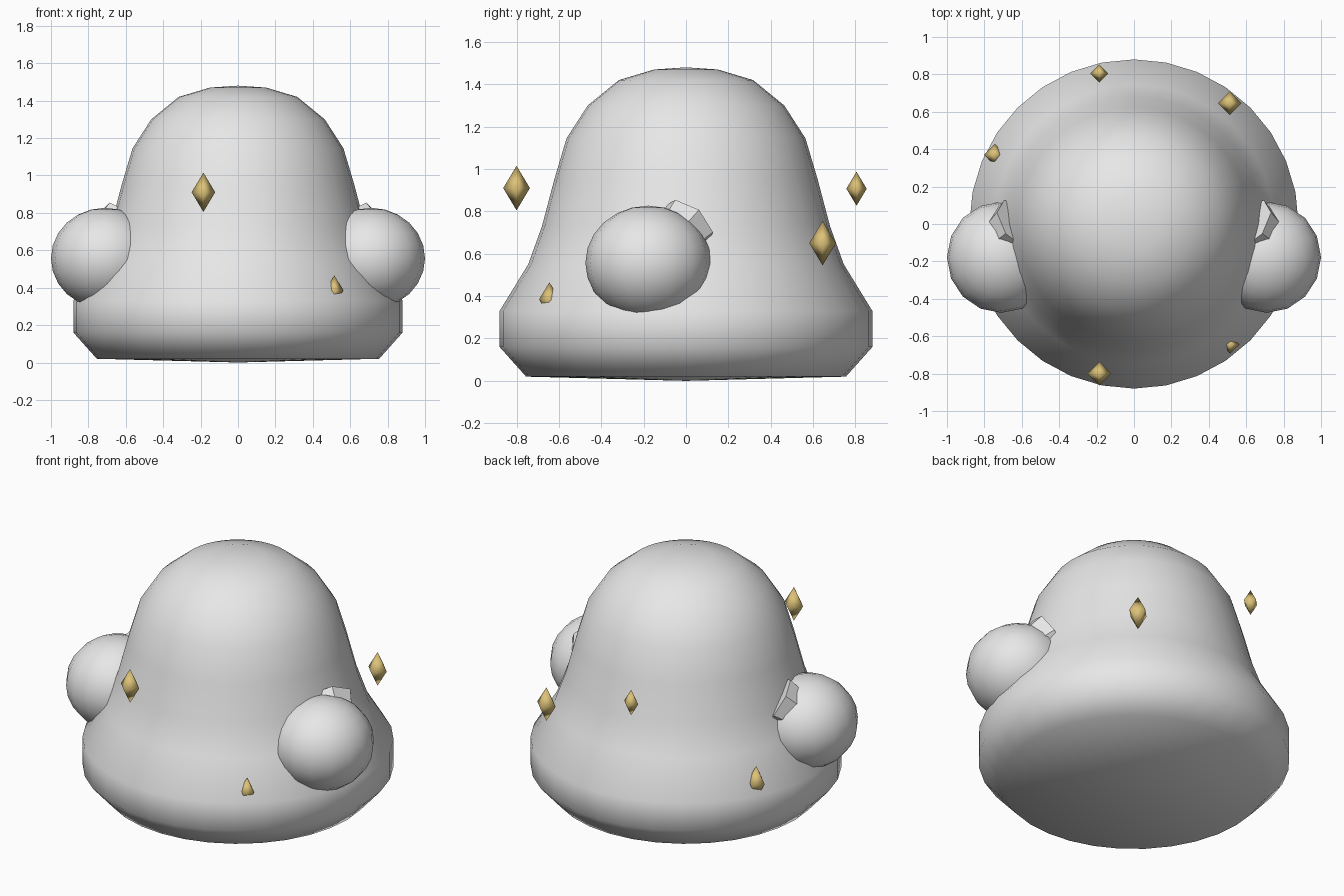
import bpy, bmesh, math
from mathutils import Matrix, Vector

cube = bpy.data.objects.get("Cube")
if cube:
    bpy.data.objects.remove(cube, do_unlink=True)


def material(name, rgb):
    mat = bpy.data.materials.new(name)
    mat.use_nodes = True
    mat.diffuse_color = (*rgb, 1)
    mat.node_tree.nodes["Principled BSDF"].inputs["Base Color"].default_value = (*rgb, 1)
    return mat


grey = material("pale grey", (0.8, 0.8, 0.8))
gold = material("soft gold", (0.72, 0.54, 0.19))


def finish(bm, name, mat, smooth=True):
    bmesh.ops.recalc_face_normals(bm, faces=bm.faces)
    mesh = bpy.data.meshes.new(name)
    bm.to_mesh(mesh)
    bm.free()
    for poly in mesh.polygons:
        poly.use_smooth = smooth
    mesh.materials.append(mat)
    obj = bpy.data.objects.new(name, mesh)
    bpy.context.collection.objects.link(obj)
    return obj


# Bell-shaped body, turned from a profile of (radius, height)
profile = [(0, 0.0), (0.755, 0.02), (0.88, 0.16), (0.88, 0.33), (0.745, 0.55),
           (0.68, 0.73), (0.622, 0.95), (0.564, 1.145), (0.464, 1.3),
           (0.317, 1.42), (0.15, 1.47), (0, 1.48)]
bm = bmesh.new()
verts = [bm.verts.new((r, 0, z)) for r, z in profile]
edges = [bm.edges.new(pair) for pair in zip(verts, verts[1:])]
bmesh.ops.spin(bm, geom=verts + edges, cent=(0, 0, 0), axis=(0, 0, 1),
               angle=math.tau, steps=32, use_duplicate=False)
bmesh.ops.remove_doubles(bm, verts=bm.verts, dist=0.0005)
finish(bm, "body", grey)

# Round hands, each with a faceted arm stub running into the body
for side, label in ((1, "left"), (-1, "right")):
    bm = bmesh.new()
    bmesh.ops.create_uvsphere(
        bm, u_segments=16, v_segments=12, radius=1,
        matrix=Matrix.Translation((0.71 * side, -0.178, 0.557))
        @ Matrix.Diagonal((0.29, 0.297, 0.27, 1)))
    finish(bm, label + "_hand", grey)

    start, end = Vector((0.75 * side, -0.1, 0.62)), Vector((0.62 * side, 0, 0.73))
    axis = end - start
    bm = bmesh.new()
    bmesh.ops.create_cone(
        bm, cap_ends=True, segments=7, radius1=0.11, radius2=0.15, depth=axis.length,
        matrix=Matrix.Translation((start + end) / 2)
        @ axis.to_track_quat("Z", "Y").to_matrix().to_4x4())
    finish(bm, label + "_arm", grey, smooth=False)

# Gold gems around the body: position, half width, half height
gems = {
    "front_gem": ((-0.185, -0.8, 0.91), 0.063, 0.105),
    "back_gem": ((-0.185, 0.805, 0.907), 0.048, 0.08),
    "back_left_gem": ((0.512, 0.645, 0.65), 0.063, 0.105),
    "front_left_gem": ((0.515, -0.645, 0.385), 0.048, 0.08),
    "back_right_gem": ((-0.745, 0.37, 0.395), 0.057, 0.1),
}
for name, (place, half, tall) in gems.items():
    bm = bmesh.new()
    ring = [bm.verts.new((half * x, half * y, 0))
            for x, y in ((1, 0), (0, 1), (-1, 0), (0, -1))]
    for tip in (bm.verts.new((0, 0, tall)), bm.verts.new((0, 0, -tall))):
        for i in range(4):
            bm.faces.new((ring[i], ring[(i + 1) % 4], tip))
    finish(bm, name, gold).location = place
